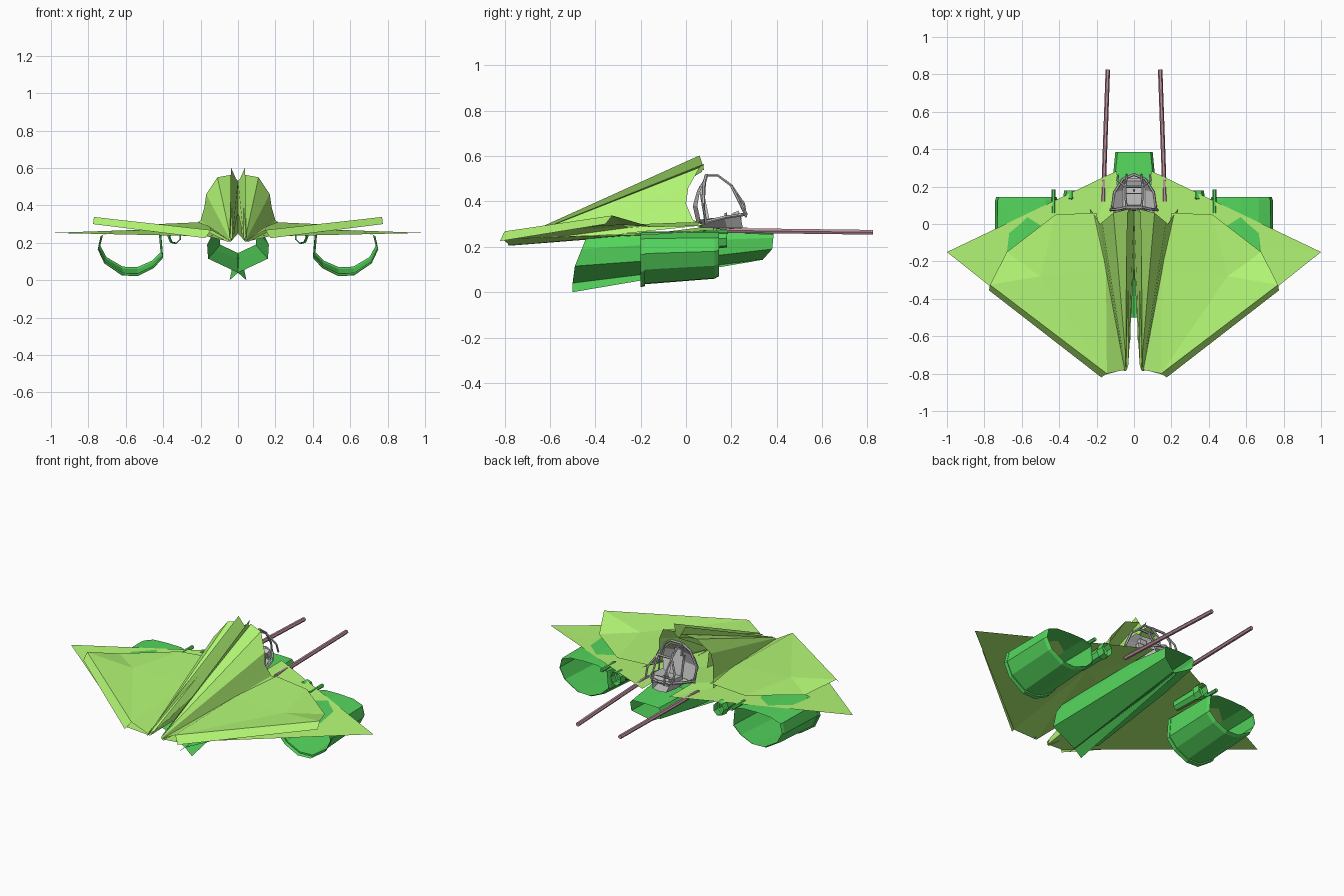
import bpy, bmesh, math
from mathutils import Vector


def material(name, rgb):
    m = bpy.data.materials.new(name)
    m.diffuse_color = (*rgb, 1)
    return m


LIME = material("lime_skin", (0.46, 0.95, 0.18))
GREEN = material("engine_green", (0.09, 0.68, 0.11))
MAUVE = material("gun_mauve", (0.52, 0.28, 0.35))


def sheet(name, pts, faces, mat=None, mirror=True):
    me = bpy.data.meshes.new(name)
    me.from_pydata(pts, [], faces)
    bm = bmesh.new()
    bm.from_mesh(me)
    bmesh.ops.recalc_face_normals(bm, faces=bm.faces)
    bm.to_mesh(me)
    bm.free()
    ob = bpy.data.objects.new(name, me)
    bpy.context.collection.objects.link(ob)
    if mat:
        me.materials.append(mat)
    if mirror:
        ob.modifiers.new("mirror", 'MIRROR')
    return ob


def loft(name, rings, mat=None, closed=False, mirror=True):
    n = len(rings[0])
    faces = []
    for r in range(len(rings) - 1):
        for i in range(n if closed else n - 1):
            a, b = r * n + i, r * n + (i + 1) % n
            faces.append((a, b, b + n, a + n))
    return sheet(name, [p for ring in rings for p in ring], faces, mat, mirror)


def ring(x, y, z, rx, rz, n, rot=0):
    return [(x + rx * math.cos(rot + math.tau * i / n), y,
             z + rz * math.sin(rot + math.tau * i / n)) for i in range(n)]


def rod(name, pts, r, mat=None, mirror=False, sides=6):
    # low-poly rod following a path
    rings = []
    pts = [Vector(p) for p in pts]
    for i, p in enumerate(pts):
        d = (pts[min(i + 1, len(pts) - 1)] - pts[max(i - 1, 0)]).normalized()
        q = d.to_track_quat('Z', 'Y')
        rings.append([tuple(p + q @ Vector((r * math.cos(math.tau * k / sides),
                                            r * math.sin(math.tau * k / sides), 0)))
                      for k in range(sides)])
    ob = loft(name, rings, mat, True, mirror)
    bm = bmesh.new()
    bm.from_mesh(ob.data)
    bmesh.ops.holes_fill(bm, edges=bm.edges[:])
    bmesh.ops.recalc_face_normals(bm, faces=bm.faces)
    bm.to_mesh(ob.data)
    bm.free()
    return ob


# lower delta wing
sheet("main_wing",
      [(0, 0.06, 0.285), (0.09, 0.06, 0.285), (0.09, 0.285, 0.285), (1, -0.15, 0.253),
       (0.17, -0.81, 0.235), (0.04, -0.775, 0.205), (0, -0.2, 0.25), (0.25, -0.1, 0.265)],
      [(0, 1, 7, 6), (1, 2, 7), (2, 3, 7), (3, 4, 7), (4, 5, 7), (5, 6, 7)], LIME)

# upper wing panel with raised outer corner
sheet("upper_wing_panel",
      [(0.20, 0.06, 0.31), (0.42, 0.05, 0.292), (0.68, -0.15, 0.287),
       (0.77, -0.325, 0.338), (0.145, -0.80, 0.268), (0.05, -0.78, 0.215),
       (0.50, -0.28, 0.297), (0.15, -0.25, 0.285)],
      [(0, 1, 6, 7), (1, 2, 6), (2, 3, 6), (3, 4, 6), (4, 7, 6), (4, 5, 7)], LIME)

# folded flap along the trailing edge
sheet("trailing_flap",
      [(0.77, -0.325, 0.338), (0.775, -0.355, 0.30), (0.175, -0.82, 0.225), (0.145, -0.80, 0.268)],
      [(0, 1, 2, 3)], LIME)

# spine hood, tapering from the cockpit to the tail
hood_front = [(0, 0.07, 0.53), (0.03, 0.08, 0.565), (0.11, 0.06, 0.55), (0.17, 0.01, 0.46),
              (0.18, 0.0, 0.39), (0.20, 0.03, 0.32), (0.235, 0.08, 0.295)]
hood_back = [(0, -0.22, 0.36), (0.03, -0.75, 0.225), (0.038, -0.78, 0.22), (0.042, -0.785, 0.215),
             (0.046, -0.785, 0.21), (0.05, -0.785, 0.208), (0.055, -0.785, 0.205)]
loft("spine_hood", [hood_front, hood_back], LIME)

# twin fins on the spine
sheet("spine_fin", [(0.01, 0.08, 0.54), (0.038, 0.06, 0.603), (0.045, -0.77, 0.228), (0.02, -0.62, 0.25)],
      [(0, 1, 2, 3)], LIME)

# inner walls of the tail notch
sheet("tail_wall", [(0, -0.22, 0.36), (0.03, -0.75, 0.225), (0.04, -0.775, 0.205), (0, -0.2, 0.25)],
      [(0, 1, 2, 3)], LIME)

# open belly duct
duct_rear = [(0.14, -0.44, 0.24), (0.165, -0.46, 0.19), (0.16, -0.49, 0.115), (0, -0.5, 0.04)]
duct_mid = [(0.115, 0.12, 0.265), (0.125, 0.12, 0.23), (0.12, 0.12, 0.16), (0, 0.12, 0.115)]
duct_front = [(0.088, 0.385, 0.255), (0.10, 0.385, 0.24), (0.095, 0.38, 0.19), (0, 0.34, 0.145)]
loft("belly_duct", [duct_rear, duct_mid, duct_front], GREEN)
sheet("duct_roof", [(0, 0.385, 0.258), (0.088, 0.385, 0.255), (0.115, 0.12, 0.265), (0, 0.12, 0.27)],
      [(0, 1, 2, 3)], GREEN)
sheet("belly_fin", [(0, -0.5, 0.04), (0.045, -0.5, 0.0), (0.015, 0.34, 0.143), (0, 0.34, 0.145)],
      [(0, 1, 2, 3)], GREEN)

# big engine nacelles: thin barrels open at both ends, tops flush with the wing
nacelle = [(0.41, 0.245), (0.40, 0.12), (0.45, 0.065), (0.535, 0.022), (0.62, 0.025),
           (0.715, 0.09), (0.75, 0.165), (0.735, 0.235), (0.67, 0.262), (0.57, 0.268), (0.47, 0.266)]


def shell(y, s, dz):
    return [(0.575 + (x - 0.575) * s, y, 0.262 + (z - 0.262) * s * dz) for x, z in nacelle]


loft("engine_nacelle", [shell(-0.20, 1, 1), shell(-0.18, 0.99, 0.99), shell(-0.18, 0.975, 0.97),
                        shell(0.125, 0.96, 0.88), shell(0.145, 0.92, 0.87)], GREEN, True)

# small pods beside the nacelles
loft("small_pod", [ring(0.335, -0.04, 0.232, 0.026, 0.032, 7), ring(0.34, 0.13, 0.235, 0.03, 0.038, 7),
                   ring(0.34, 0.135, 0.236, 0.038, 0.045, 7), ring(0.34, 0.18, 0.238, 0.034, 0.042, 7)],
     GREEN, True)
rod("pod_rod", [(0.43, 0.06, 0.265), (0.43, 0.17, 0.265), (0.43, 0.185, 0.265)], 0.011, GREEN, True)

# long gun barrels
rod("gun_barrel", [(0.165, 0.12, 0.273), (0.14, 0.825, 0.264)], 0.012, MAUVE, True)

# cockpit tub
loft("cockpit_tub",
     [[(0, 0.06, 0.285), (0.06, 0.06, 0.285), (0.11, 0.06, 0.32)],
      [(0, 0.18, 0.285), (0.06, 0.18, 0.285), (0.105, 0.17, 0.33)],
      [(0, 0.26, 0.285), (0.045, 0.25, 0.285), (0.06, 0.24, 0.335)]])

# rear bulkhead behind the pilot
loft("cockpit_bulkhead",
     [[(0, 0.05, 0.29), (0, 0.03, 0.38), (0, 0.05, 0.45), (0, 0.075, 0.49)],
      [(0.10, 0.07, 0.29), (0.12, 0.05, 0.38), (0.10, 0.06, 0.44), (0.05, 0.08, 0.49)]])

# canopy frame
rod("canopy_rear_hoop", [(-0.115, 0.09, 0.30), (-0.125, 0.075, 0.39), (-0.085, 0.08, 0.48), (-0.04, 0.09, 0.515),
                         (0.04, 0.09, 0.515), (0.085, 0.08, 0.48), (0.125, 0.075, 0.39), (0.115, 0.09, 0.30)], 0.008)
rod("canopy_front_hoop", [(-0.045, 0.20, 0.47), (0.045, 0.20, 0.47)], 0.007)
rod("canopy_rail", [(0.04, 0.09, 0.515), (0.045, 0.14, 0.515), (0.045, 0.20, 0.47),
                    (0.04, 0.255, 0.39), (0.04, 0.265, 0.33)], 0.006, None, True)
rod("canopy_strut", [(0.045, 0.20, 0.47), (0.09, 0.235, 0.40), (0.085, 0.26, 0.345)], 0.006, None, True)
rod("canopy_sill", [(0.115, 0.09, 0.31), (0.105, 0.17, 0.33), (0.06, 0.24, 0.34), (0, 0.265, 0.345)],
    0.008, None, True)


def box(name, loc, size, tilt=0):
    bpy.ops.mesh.primitive_cube_add(size=1, location=loc, rotation=(tilt, 0, 0))
    ob = bpy.context.object
    ob.name = name
    ob.scale = size


# seat and controls
box("seat_base", (0, 0.125, 0.315), (0.08, 0.08, 0.025), 0.1)
box("seat_back", (0, 0.082, 0.375), (0.075, 0.02, 0.12), 0.2)
box("headrest", (0, 0.07, 0.45), (0.045, 0.02, 0.035), 0.2)
box("dashboard", (0, 0.225, 0.335), (0.10, 0.03, 0.04), 0.4)
rod("control_stick", [(0, 0.18, 0.285), (0, 0.175, 0.35)], 0.006)
